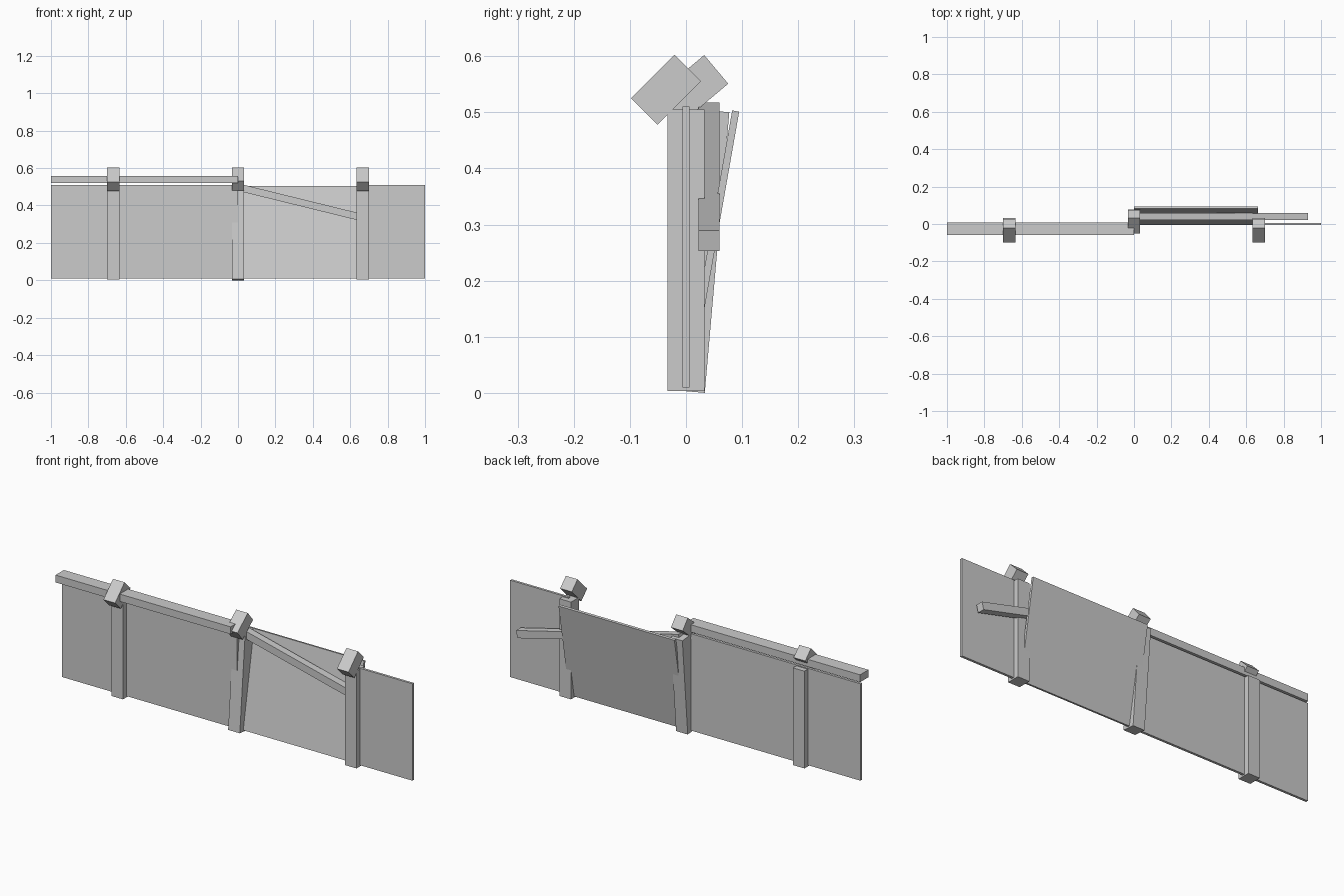
import bpy
import math
from mathutils import Matrix

if "Cube" in bpy.data.objects:
    bpy.data.objects.remove(bpy.data.objects["Cube"])

grey = bpy.data.materials.new("weathered grey")
grey.diffuse_color = (0.6, 0.6, 0.6, 1)
grey.use_nodes = True
grey.node_tree.nodes["Principled BSDF"].inputs["Base Color"].default_value = grey.diffuse_color


def box(name, x, y, z, tilt=0.0, lean=0.0, axis='X'):
    """Box from ranges; tilt turns it about its own centre, lean about the ground line."""
    bpy.ops.mesh.primitive_cube_add(size=1)
    ob = bpy.context.object
    ob.name = name
    size = [r[1] - r[0] for r in (x, y, z)]
    centre = [(r[0] + r[1]) / 2 for r in (x, y, z)]
    ob.data.transform(Matrix.Diagonal((*size, 1)))
    ob.matrix_world = (Matrix.Rotation(math.radians(lean), 4, 'X')
                       @ Matrix.Translation(centre)
                       @ Matrix.Rotation(math.radians(tilt), 4, axis))
    ob.data.materials.append(grey)
    return ob


W = 0.0333    # half post width
T = 0.0063    # half panel thickness
BAY = 2 / 3   # post spacing

# Posts with slanted caps; the middle one leans backwards
for side, px, lean in (("left", -BAY, 0), ("middle", 0, -5), ("right", BAY, 0)):
    xr = (px - W, px + W)
    box(side + "_post", xr, (-W, W), (0.003, 0.505), lean=lean)
    box(side + "_cap", xr, (-0.0905, 0.0195), (0.5068, 0.5734), tilt=45, lean=lean)

# Fence panels; the middle one has come loose and leans backwards
box("left_panel", (-1, 0), (-T, T), (0.01, 0.51))
box("loose_panel", (0, BAY - 0.005), (-T, T), (0.01, 0.51), lean=-10)
box("right_panel", (BAY, 1), (-T, T), (0.01, 0.51))

# Flat top rail on the left
box("top_rail", (-1, 0), (-0.06, 0.008), (0.519, 0.557))

# Fallen rail sloping down to the right
h = 0.0192
box("fallen_rail", (-0.0165, 0.9385), (0.022, 0.06), (0.385 - h, 0.385 + h),
    tilt=13.8, axis='Y')
